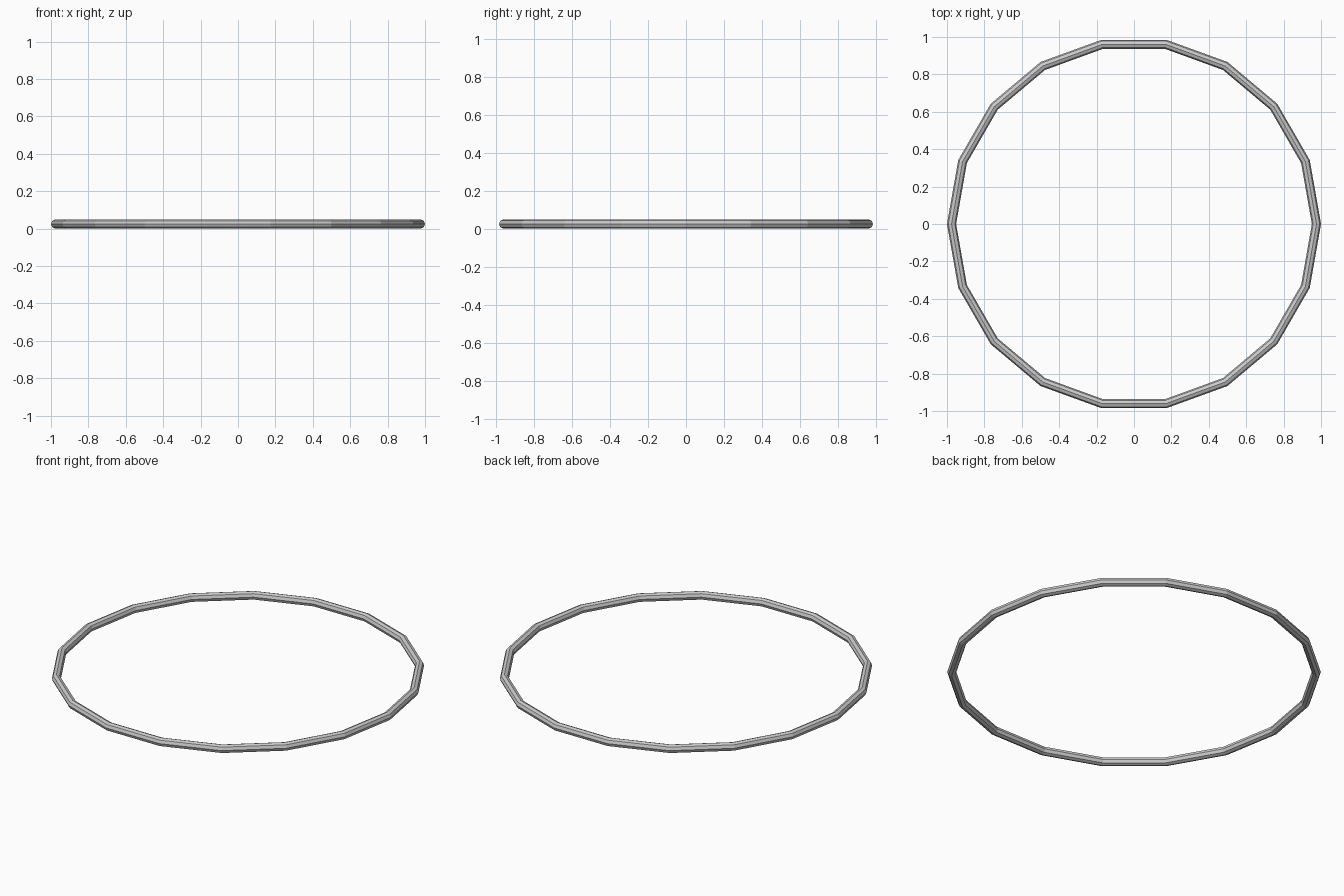
import bpy

if "Cube" in bpy.data.objects:
    bpy.data.objects.remove(bpy.data.objects["Cube"])

# Ring: 18-segment faceted hoop with a thin round tube
TUBE = 0.0245
bpy.ops.mesh.primitive_torus_add(
    major_segments=18, minor_segments=8,
    major_radius=1.0 - TUBE, minor_radius=TUBE,
    location=(0, 0, TUBE))
ring = bpy.context.object
ring.name = "hoop_ring"
bpy.ops.object.shade_flat()
